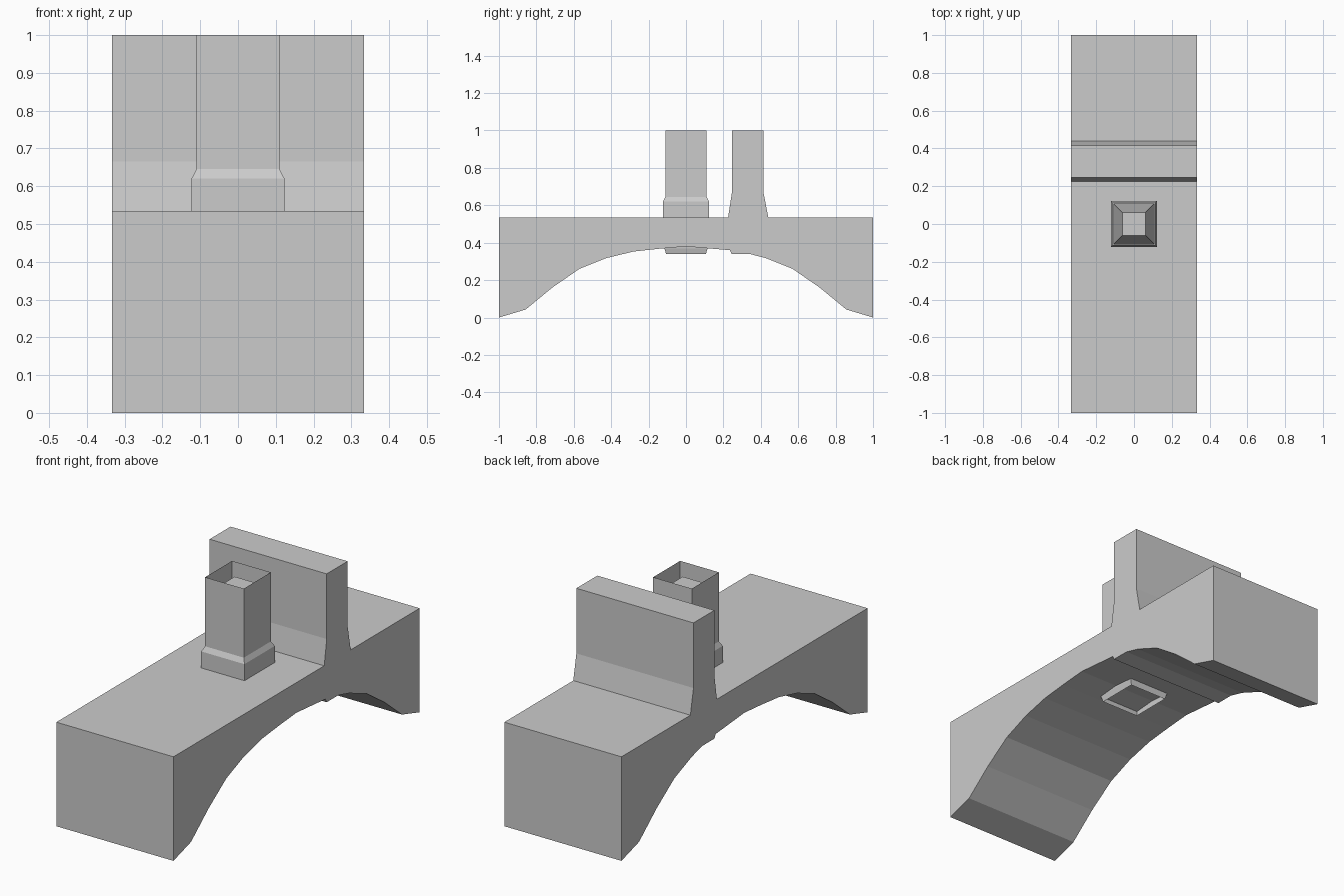
import bpy, bmesh

if "Cube" in bpy.data.objects:
    bpy.data.objects.remove(bpy.data.objects["Cube"])

HALF_W = 0.333


def make_object(name, bm):
    bmesh.ops.recalc_face_normals(bm, faces=bm.faces[:])
    mesh = bpy.data.meshes.new(name)
    bm.to_mesh(mesh)
    bm.free()
    obj = bpy.data.objects.new(name, mesh)
    bpy.context.collection.objects.link(obj)
    return obj


def prism(name, profile, half_width):
    """Extrude a closed (y, z) profile along x."""
    bm = bmesh.new()
    face = bm.faces.new([bm.verts.new((-half_width, y, z)) for y, z in profile])
    res = bmesh.ops.extrude_face_region(bm, geom=[face])
    moved = [v for v in res["geom"] if isinstance(v, bmesh.types.BMVert)]
    bmesh.ops.translate(bm, verts=moved, vec=(2 * half_width, 0, 0))
    return make_object(name, bm)


def square_loft(name, sections, cap_top=False):
    """Skin square rings given as (half size, z)."""
    bm = bmesh.new()
    rings = [[bm.verts.new((sx * h, sy * h, z))
              for sx, sy in ((-1, -1), (1, -1), (1, 1), (-1, 1))]
             for h, z in sections]
    for a, b in zip(rings, rings[1:]):
        for i in range(4):
            j = (i + 1) % 4
            bm.faces.new((a[i], a[j], b[j], b[i]))
    if cap_top:
        bm.faces.new(rings[-1])
    return make_object(name, bm)


# Arched span with the cross wall growing out of its deck
arch = [(1.0, 0.0), (0.857, 0.043), (0.715, 0.16), (0.57, 0.26), (0.425, 0.318)]
crown = [(0.28, 0.353), (0.14, 0.368)]
wall_foot = [(0.34, 0.34), (0.245, 0.34), (0.235, 0.36)]
wall = [(0.225, 0.535), (0.245, 0.665), (0.245, 1.0),
        (0.415, 1.0), (0.415, 0.665), (0.44, 0.535)]
underside = (arch + wall_foot + [(0.14, 0.368), (0.0, 0.38)]
             + [(-y, z) for y, z in reversed(arch + crown)])
prism("arched_span_and_wall",
      underside + [(-1.0, 0.535)] + wall + [(1.0, 0.535)], HALF_W)

# Thin square shaft passing through the deck, open at both ends
square_loft("square_shaft", [(0.107, 0.34), (0.115, 0.37), (0.123, 0.535),
                             (0.123, 0.62), (0.11, 0.645), (0.11, 1.0)])

# Tapered core just below the shaft rim
square_loft("shaft_core", [(0.109, 0.645), (0.062, 0.95)], cap_top=True)
